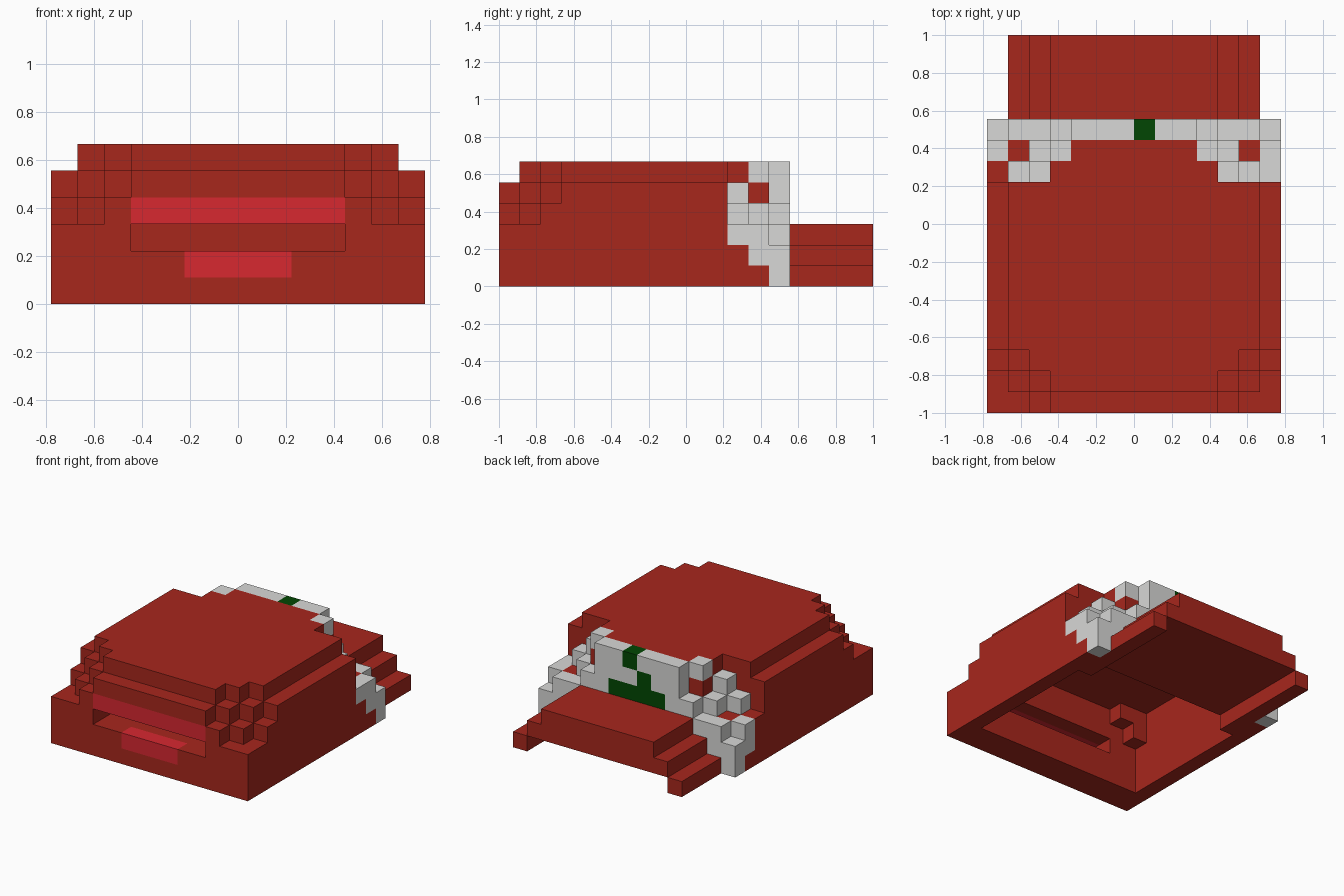
import bpy, bmesh, math
from mathutils import Vector

if "Cube" in bpy.data.objects:
    bpy.data.objects.remove(bpy.data.objects["Cube"])

U = 1 / 9          # edge of one block
LAYERS = 6

# Half widths of the stepped rear corners, per layer, for rows 2, 3 and 4
REAR = {2: (7, 7, 7, 6, 5, 4), 3: (7, 7, 7, 5, 4, 4), 4: (7, 7, 6, 4, 3, 3)}
# (row, layer) pairs whose outermost block belongs to the trim
TRIM = {(2, 2), (2, 3), (2, 4), (3, 1), (3, 2), (3, 3), (3, 5)}


def half(x):
    return x if x >= 0 else -x - 1


def width(y, k):
    """Half width of the outer form in row y, layer k."""
    if y in REAR:
        return REAR[y][k]
    if y < -9 or y > 4:
        return 0
    w = 6 if k == 5 else 7
    j = y + 9
    if k == 5 and j == 0:
        return 0
    cut = {3: 2, 4: 3, 5: 4}.get(k, 0)      # stepped front corners
    return min(w, 7 - max(0, cut - j))


def hollow(x, y, k):
    """Open space inside the shell."""
    c = half(x)
    if k == 2 and y < -7 and c < 4:         # mouth slot
        return True
    if k > 4 or y < -7:
        return False
    if k == 0 and y >= 2:                   # channel under the rear flap
        return c < 5
    if k in (1, 2) and y >= 2 or y >= 4:    # rear plate and rear wall
        return False
    i, j = 6 - c, y + 9
    if i < 1 or i + j < {3: 4, 4: 5}.get(k, 0) and (i, j, k) != (1, 3, 4):
        return False
    return c < min(width(y, k) - 1, width(y + 1, k)) and c < width(y, k + 1) \
        or (i, j, k) == (1, 3, 4)


def filled(x, y, k):
    if k < 0 or k >= LAYERS:
        return False
    c = half(x)
    if y >= 5:                              # rear flap: stepped slab on two rails
        return y < 9 and ((k == 2 and c < 4) or (k == 1 and c < 5)
                          or (k == 0 and c == 5))
    return c < width(y, k) and not hollow(x, y, k)


def part_of(x, y, k, d):
    """Name of the part a block face belongs to."""
    c = half(x)
    if y == -9 and k == 3 and c < 4:
        return "upper_lip"
    if y == -9 and k == 1 and c < 2:
        return "tongue"
    if y == 4 and ((k == 3 and -2 <= x <= 1) or (k == 4 and x == -1)
                   or (k == 5 and x == 0)):
        return "rear_mark"
    if y == 4 and (k >= 3 or c >= 6 - k) and (k != 1 or d[2] != -1):
        return "rear_trim"
    if (y, k) in TRIM and c == width(y, k) - 1:
        if (y, k) == (2, 2) and x < 0:
            return "shell"
        return "rear_trim"
    return "shell"


def material(name, rgb):
    m = bpy.data.materials.new(name)
    m.diffuse_color = (*rgb, 1)
    m.use_nodes = True
    m.node_tree.nodes["Principled BSDF"].inputs["Base Color"].default_value = m.diffuse_color
    return m


red = material("brick_red", (0.386, 0.020, 0.012))
pink = material("pink_red", (0.68, 0.021, 0.030))
grey = material("light_grey", (0.69, 0.69, 0.68))
green = material("dark_green", (0.0005, 0.061, 0.001))
PARTS = {"shell": red, "rear_trim": grey, "rear_mark": green,
         "upper_lip": pink, "tongue": pink}

DIRS = [(1, 0, 0), (-1, 0, 0), (0, 1, 0), (0, -1, 0), (0, 0, 1), (0, 0, -1)]
meshes = {n: bmesh.new() for n in PARTS}

# Skin the blocks: one square wherever a block meets open space
for x in range(-7, 7):
    for y in range(-9, 9):
        for k in range(LAYERS):
            if not filled(x, y, k):
                continue
            for d in DIRS:
                if filled(x + d[0], y + d[1], k + d[2]):
                    continue
                n = Vector(d)
                a = Vector((d[1], d[2], d[0]))
                b = n.cross(a)
                mid = Vector((x + 0.5, y + 0.5, k + 0.5)) + n * 0.5
                bm = meshes[part_of(x, y, k, d)]
                corners = [mid + a * s * 0.5 + b * t * 0.5
                           for s, t in ((-1, -1), (1, -1), (1, 1), (-1, 1))]
                bm.faces.new([bm.verts.new(p * U) for p in corners])

# Merge the squares into large flat faces and make one object per part
for name, bm in meshes.items():
    bmesh.ops.remove_doubles(bm, verts=bm.verts[:], dist=1e-4)
    bmesh.ops.dissolve_limit(bm, angle_limit=math.radians(1),
                             verts=bm.verts[:], edges=bm.edges[:])
    me = bpy.data.meshes.new(name)
    bm.to_mesh(me)
    bm.free()
    me.materials.append(PARTS[name])
    bpy.context.collection.objects.link(bpy.data.objects.new(name, me))
